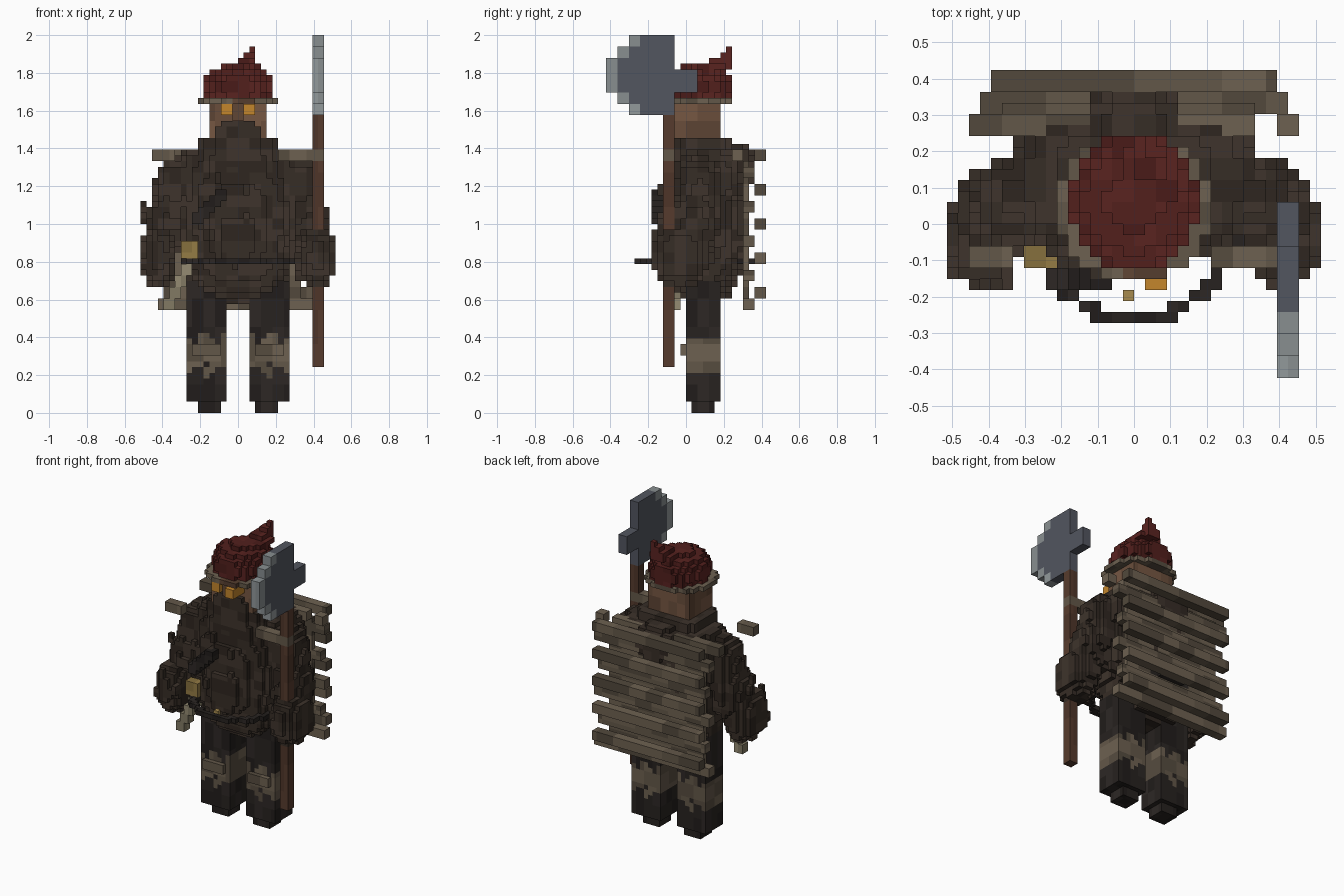
import bpy, math, random
from itertools import product

if "Cube" in bpy.data.objects:
    bpy.data.objects.remove(bpy.data.objects["Cube"])

V = 2 / 66          # voxel edge; all coordinates below are in voxels
rng = random.Random(4)
mats = {}

def material(name, color):
    if name not in mats:
        m = bpy.data.materials.new(name)
        m.diffuse_color = (*color, 1)
        m.use_nodes = True
        m.node_tree.nodes["Principled BSDF"].inputs["Base Color"].default_value = m.diffuse_color
        mats[name] = m
    return mats[name]

COL = {
    "fur": (.037, .026, .019), "cloth": (.020, .016, .014), "tan": (.155, .12, .082),
    "red": (.085, .014, .012), "skin": (.18, .095, .055), "orange": (.65, .28, .03),
    "steel": (.085, .092, .115), "edge": (.29, .32, .33), "wood": (.085, .040, .024),
    "brass": (.30, .20, .06), "bone": (.30, .26, .17)}

def box(x0, x1, y0, y1, z0, z1):
    return set(product(range(x0, x1), range(y0, y1), range(z0, z1)))

def blob(c, r, p=2, z0=0, z1=70):
    """Voxelised super-ellipsoid, optionally clipped in z."""
    span = [range(math.floor(a - b), math.ceil(a + b) + 1) for a, b in zip(c, r)]
    return {v for v in product(*span) if z0 <= v[2] < z1 and
            sum((abs(v[i] + .5 - c[i]) / r[i]) ** p for i in range(3)) <= 1}

def mirror(cells):
    return {(-1 - x, y, z) for x, y, z in cells}

def rough(cells, chance):
    """Add raised 2-voxel tufts over the surface, inside the figure's width."""
    out = set(cells)
    for x, y, z in sorted(cells):
        for dx, dy in ((1, 0), (-1, 0), (0, 1), (0, -1)):
            q = (x + dx, y + dy, z)
            if q not in cells and rng.random() < chance and z < 42 and -17 <= q[0] < 17 and q[1] >= -6:
                out |= {q, (q[0], q[1], z + 1)}
    return out

FACES = (((1, 0, 0), ((1, 0, 0), (1, 1, 0), (1, 1, 1), (1, 0, 1))),
         ((-1, 0, 0), ((0, 0, 0), (0, 0, 1), (0, 1, 1), (0, 1, 0))),
         ((0, 1, 0), ((0, 1, 0), (0, 1, 1), (1, 1, 1), (1, 1, 0))),
         ((0, -1, 0), ((0, 0, 0), (1, 0, 0), (1, 0, 1), (0, 0, 1))),
         ((0, 0, 1), ((0, 0, 1), (1, 0, 1), (1, 1, 1), (0, 1, 1))),
         ((0, 0, -1), ((0, 0, 0), (0, 1, 0), (1, 1, 0), (1, 0, 0))))

def part(name, cells, color, grain=(2, 2, 2), shades=(.75, 1, 1.3)):
    """Mesh the outer faces of a voxel set, with shades varied per grain block."""
    verts, faces, idx, pick = {}, [], [], {}
    for c in sorted(cells):
        key = tuple(a // g for a, g in zip(c, grain))
        if key not in pick:
            pick[key] = rng.randrange(len(shades))
        for d, quad in FACES:
            if tuple(a + b for a, b in zip(c, d)) in cells:
                continue
            faces.append([verts.setdefault(tuple(a + b for a, b in zip(c, q)), len(verts)) for q in quad])
            idx.append(pick[key])
    me = bpy.data.meshes.new(name)
    me.from_pydata([[a * V for a in v] for v in verts], [], faces)
    for i, s in enumerate(shades):
        me.materials.append(material(f"{color} {s}", [min(1, k * s) for k in COL[color]]))
    me.polygons.foreach_set("material_index", idx)
    me.update()
    bpy.context.collection.objects.link(bpy.data.objects.new(name, me))

# Legs, feet and patched knees
leg = blob((5.5, 3, 12), (3.6, 3.2, 60), 4, 2, 23) | box(3, 7, 1, 5, 0, 2)
patch = {c for c in leg if 6 <= c[2] < 14 and
         abs(c[2] - 10) + (c[0] * 7 + c[2] // 2 * 3) % 4 < 5}
pad = box(3, 8, -1, 0, 10, 12)
for side, flip in (("right", False), ("left", True)):
    f = mirror if flip else (lambda s: s)
    part(side + "_leg", f(leg - patch), "cloth", (2, 2, 5))
    part(side + "_knee_patch", f(patch | pad), "tan", (3, 3, 3), (.6, .8, 1))

# Torso with shaggy coat, collar and hump
torso = blob((0, 3.2, 33), (10.2, 7.2, 14.2), 2.6) | blob((0, 4.2, 41), (11, 6.2, 6), 3.4, 36, 46)
part("coat", rough(torso, .03), "fur")
part("collar", blob((0, 3, 46), (7.2, 5.2, 5), 4, 44, 48), "fur")
part("back_hump", blob((0, 8, 43), (5, 4.4, 4.2), 2.5), "fur")
part("beard", box(-4, 4, -3, 0, 40, 50) | box(-3, 3, -3, 0, 50, 51) | box(-5, 5, -3, 1, 38, 45), "fur")
part("belly_plate", box(-3, 3, -5, -3, 28, 34) | box(-2, 2, -5, -3, 26, 28), "fur", (3, 3, 3))
part("chest_plate", box(-5, 5, -4, -2, 34, 37), "fur", (3, 3, 2))

# Arms: shoulder, elbow and fist
arm = blob((10.6, 2.4, 38.6), (4, 3.9, 6.2), 2.4) | blob((12.3, 1.5, 33), (3.5, 4.1, 6), 2.4) \
    | blob((13.9, -1, 27.2), (3.2, 4.8, 5.2), 2.5)
part("right_arm", rough(arm, .012), "fur")
part("left_arm", rough(mirror(arm), .012), "fur")

# Loose belt ring, buckle and chest strap
belt = set()
for i in range(360):
    a = math.radians(i)
    belt.add((math.floor(9.3 * math.cos(a)), math.floor(1.4 + 10 * math.sin(a)), 26))
part("belt", belt, "cloth")
part("buckle", box(-1, 0, -7, -6, 26, 27), "brass")
strap = set()
for i in range(5):
    strap |= box(-8 + i, -6 + i, -6 + i // 5, -4, 33 + i, 35 + i)
part("chest_strap", strap, "cloth")

# Knife by the left hand
grip = box(-10, -7, -4, -2, 27, 30)
part("knife_grip", grip, "brass", (2, 2, 2), (.8, 1))
blade = set()
for i in range(5):
    blade |= box(-9 - i, -7 - i, -3, -1, 26 - i * 2, 28 - i * 2)
part("knife_blade", blade - grip, "bone", (2, 2, 2), (.75, 1))

# Staggered plank shield on the back, backed by a thin board
planks = box(-12, 11, 10, 11, 19, 44)
for i in range(5):
    planks |= box(-13, 13, 12, 14, 44 - 6 * i, 46 - 6 * i)
    z = max(18, 41 - 6 * i)
    planks |= box(-14 + i % 2, 14 - i % 2, 10, 12, z, z + 2)
planks |= box(-15, 11, 8, 10, 44, 46) | box(13, 15, 8, 10, 44, 46)
part("back_planks", planks, "tan", (4, 2, 2), (.55, .8, 1))
part("shoulder_slats", box(-15, -11, -4, -2, 44, 46) | box(7, 15, -4, -2, 44, 46), "tan", (3, 2, 2), (.6, .8, 1))

# Head, eyes and brow
part("head", blob((0, 2, 51), (5.3, 4.3, 12), 4, 46, 54), "skin", (2, 2, 3), (.6, .8, 1))
part("eyes", box(-3, -1, -5, -2, 52, 54) | box(1, 3, -6, -2, 52, 54), "orange", (2, 9, 2), (.85, 1))
part("brow", box(-1, 3, -5, -2, 54, 55) | box(-1, 1, -4, -2, 51, 54), "skin", (2, 2, 2), (.5, .65))

# Hat with brim and curled tip
part("hat_brim", blob((0, 1.6, 54.5), (6.8, 6.5, 1), 2.3, 54, 55), "tan", (2, 2, 2), (.6, .8, 1))
hat = blob((0, 2, 57), (6, 6.2, 3.9), 2, 55) | blob((0, 2, 55.5), (5.2, 5.6, 1), 2.5, 55, 56)
hat |= box(-1, 4, 2, 7, 60, 61) | box(0, 3, 4, 8, 60, 62) | box(1, 3, 6, 8, 61, 63) | box(2, 3, 7, 8, 62, 64)
part("hat", hat, "red", (2, 2, 2), (.8, 1, 1.2))

# Long axe: shaft, stepped head and bright cutting edge
part("axe_shaft", box(13, 15, -4, -2, 8, 52) - box(13, 15, -4, -2, 44, 46), "wood", (2, 2, 6), (.9, 1.1))
steps = ((52, 54, -10), (54, 56, -12), (56, 62, -14), (62, 64, -12), (64, 66, -10))
head, edge = box(13, 15, -2, 2, 56, 60), set()
for z0, z1, y in steps:
    head |= box(13, 15, y + 2, -2, z0, z1)
    edge |= box(13, 15, y, y + 2, z0, z1)
part("axe_head", head, "steel", (9, 9, 9), (1,))
part("axe_edge", edge, "edge", (2, 2, 2), (.85, 1))
